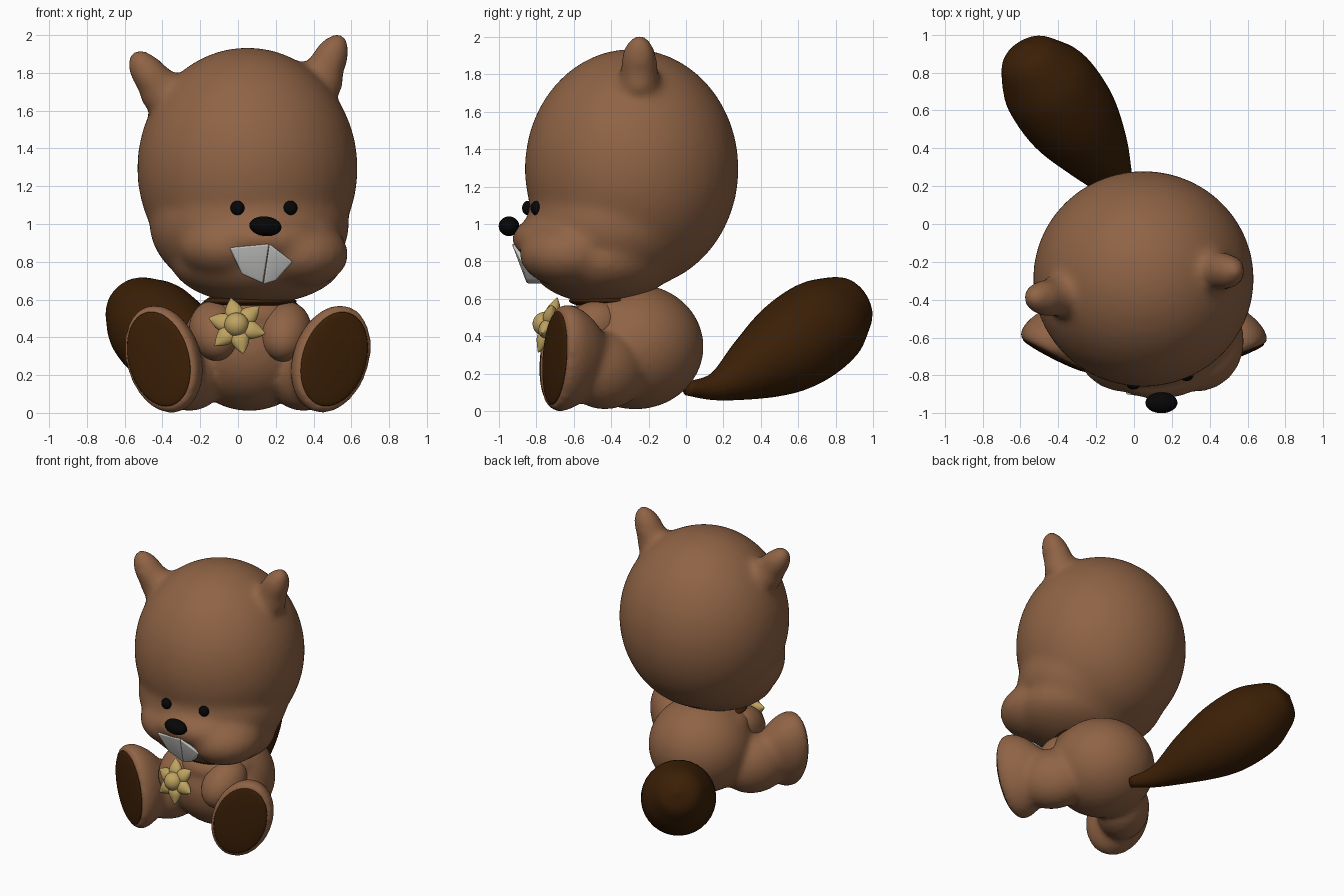
import bpy, bmesh, math
from mathutils import Matrix, Vector

if "Cube" in bpy.data.objects:
    bpy.data.objects.remove(bpy.data.objects["Cube"])


def material(name, rgb):
    m = bpy.data.materials.new(name)
    m.diffuse_color = (*rgb, 1)
    m.use_nodes = True
    m.node_tree.nodes["Principled BSDF"].inputs["Base Color"].default_value = m.diffuse_color
    return m


BROWN = material("fur brown", (0.275, 0.125, 0.059))
DARK = material("dark brown", (0.043, 0.0135, 0.0018))
BLACK = material("black", (0.002, 0.002, 0.002))
WHITE = material("tooth white", (0.6, 0.6, 0.58))
YELLOW = material("flower yellow", (0.52, 0.37, 0.12))


def frame(axis, side=(1, 0, 0)):
    """Rotation whose z follows axis and x stays close to side."""
    z = Vector(axis).normalized()
    y = z.cross(Vector(side)).normalized()
    return Matrix((y.cross(z), y, z)).transposed().to_4x4()


def ball(bm, c, r, axis=(0, 0, 1)):
    mat = Matrix.Translation(c) @ frame(axis) @ Matrix.Diagonal((*r, 1))
    bmesh.ops.create_uvsphere(bm, u_segments=40, v_segments=24, radius=1, matrix=mat)


def loft(bm, pts, steps=5, sides=32, matrix=Matrix()):
    """Round tube through (x, y, z, radius) points, smoothly interpolated."""
    p = [Vector(q) for q in pts]
    p = [2 * p[0] - p[1]] + p + [2 * p[-1] - p[-2]]
    path = []
    for i in range(1, len(p) - 2):
        a, b, c, d = p[i - 1:i + 3]
        for k in range(steps):
            t = k / steps
            path.append(0.5 * (2 * b + (c - a) * t + (2 * a - 5 * b + 4 * c - d) * t * t
                               + (3 * b - a - 3 * c + d) * t ** 3))
    path.append(p[-2])
    rings = []
    for i, q in enumerate(path):
        tan = (path[min(i + 1, len(path) - 1)] - path[max(i - 1, 0)]).to_3d()
        f = frame(tan, (0.8, 0.5, -0.1))
        ring = []
        for s in range(sides):
            ang = math.tau * s / sides
            off = f @ Vector((math.cos(ang), math.sin(ang), 0)) * max(q.w, 0.002)
            ring.append(bm.verts.new(matrix @ (q.to_3d() + off)))
        rings.append(ring)
    for a, b in zip(rings, rings[1:]):
        for s in range(sides):
            n = (s + 1) % sides
            bm.faces.new((a[s], a[n], b[n], b[s]))
    bm.faces.new(rings[0][::-1])
    bm.faces.new(rings[-1])


def finish(bm, name, mat, blend=0, voxel=0.022):
    bmesh.ops.recalc_face_normals(bm, faces=bm.faces)
    me = bpy.data.meshes.new(name)
    bm.to_mesh(me)
    bm.free()
    me.materials.append(mat)
    for f in me.polygons:
        f.use_smooth = True
    ob = bpy.data.objects.new(name, me)
    bpy.context.collection.objects.link(ob)
    if blend:  # fuse overlapping volumes and soften their seams
        r = ob.modifiers.new("fuse", 'REMESH')
        r.mode = 'VOXEL'
        r.voxel_size = voxel
        r.use_smooth_shade = True
        s = ob.modifiers.new("soften", 'SMOOTH')
        s.factor = 0.5
        s.iterations = blend
    return ob


# head: skull, lower face, jaw, muzzle, cheeks and ears
bm = bmesh.new()
ball(bm, (0.05, -0.29, 1.295), (0.585, 0.572, 0.64))
ball(bm, (0.06, -0.38, 1.0), (0.53, 0.47, 0.385))
ball(bm, (0.10, -0.45, 0.81), (0.46, 0.39, 0.235))
ball(bm, (0.13, -0.68, 0.92), (0.33, 0.25, 0.14))
ball(bm, (-0.05, -0.62, 0.88), (0.27, 0.27, 0.18))
ball(bm, (0.33, -0.62, 0.84), (0.255, 0.27, 0.18))
for tip, base, axis in (((-0.45, -0.39, 1.765), (-0.40, -0.38, 1.70), (-0.6, 0, 0.8)),
                        ((0.47, -0.25, 1.84), (0.435, -0.25, 1.76), (0.45, 0, 0.9))):
    ball(bm, tip, (0.097, 0.10, 0.185), axis)
    ball(bm, base, (0.125, 0.11, 0.12), axis)
finish(bm, "head", BROWN, 18)

# face
bm = bmesh.new()
ball(bm, (0.145, -0.945, 0.988), (0.085, 0.055, 0.052), (0.1, 0, 1))
finish(bm, "nose", BLACK)
for name, c in (("left_eye", (-0.003, -0.845, 1.085)), ("right_eye", (0.277, -0.80, 1.085))):
    bm = bmesh.new()
    ball(bm, c, (0.037, 0.03, 0.038))
    finish(bm, name, BLACK)

# two front teeth, leaning back toward the chin
for name, outline in (
        ("left_tooth", ((-0.045, 0.875), (0.165, 0.895), (0.132, 0.685), (0.02, 0.735))),
        ("right_tooth", ((0.166, 0.895), (0.29, 0.80), (0.20, 0.70), (0.134, 0.68)))):
    bm = bmesh.new()
    layers = []
    for d in (0, 0.09):
        layers.append([bm.verts.new((x, -0.935 + (0.9 - z) * 0.38 + d + abs(x - 0.15) * 0.12, z))
                       for x, z in outline])
    front, back = layers
    bm.faces.new(front)
    bm.faces.new(back[::-1])
    for i in range(4):
        j = (i + 1) % 4
        bm.faces.new((front[i], back[i], back[j], front[j]))
    ob = finish(bm, name, WHITE)
    bev = ob.modifiers.new("round", 'BEVEL')
    bev.width = 0.01
    bev.segments = 3

# feet: rounded brown pads fused to the body, dark sole plates on their fronts
FEET = (("left_sole", (-0.42, -0.695, 0.285), (-0.45, -0.89, 0), -1),
        ("right_sole", (0.51, -0.70, 0.285), (0.34, -0.94, 0), 1))

# body: belly, chest, legs and feet
bm = bmesh.new()
ball(bm, (0.06, -0.27, 0.345), (0.36, 0.365, 0.335))
ball(bm, (0.06, -0.35, 0.50), (0.30, 0.27, 0.15))
ball(bm, (0.36, -0.44, 0.22), (0.18, 0.21, 0.25), (0.55, -0.75, 0.15))
ball(bm, (-0.27, -0.44, 0.22), (0.18, 0.21, 0.25), (-0.55, -0.75, 0.15))
for name, c, n, s in FEET:
    nv = Vector(n).normalized()
    f = frame(nv, (s * 0.37, 0, 0.93))  # local x is the long way of the foot
    mat = Matrix.Translation(c) @ f @ Matrix.Diagonal((0.295, 0.205, 1, 1))
    loft(bm, ((0, 0, -0.27, 0.45), (0, 0, -0.18, 0.78), (0, 0, -0.10, 0.96), (0, 0, -0.05, 1.0),
              (0, 0, -0.015, 0.98), (0, 0, 0.002, 0.92)), sides=48, matrix=mat)
    sole = bmesh.new()
    bmesh.ops.create_uvsphere(sole, u_segments=48, v_segments=16, radius=1,
                              matrix=Matrix.Translation(c) @ f @ Matrix.Diagonal((0.258, 0.178, 0.02, 1)))
    finish(sole, name, DARK)
finish(bm, "body", BROWN, 14, 0.018)

# arms reaching to the flower
for name, c, axis in (("left_arm", (-0.12, -0.52, 0.435), (0.1, -0.6, -0.45)),
                      ("right_arm", (0.25, -0.52, 0.43), (-0.1, -0.6, -0.45))):
    bm = bmesh.new()
    ball(bm, c, (0.138, 0.14, 0.19), axis)
    finish(bm, name, BROWN)

# dark collar under the chin
bm = bmesh.new()
ball(bm, (0.065, -0.42, 0.59), (0.245, 0.205, 0.038))
finish(bm, "collar", DARK)

# tail: fat teardrop paddle
bm = bmesh.new()
loft(bm, ((0.03, 0.0, 0.12, 0.035), (-0.07, 0.17, 0.135, 0.08), (-0.195, 0.37, 0.235, 0.18),
          (-0.325, 0.555, 0.345, 0.248), (-0.45, 0.73, 0.465, 0.25), (-0.525, 0.84, 0.545, 0.195),
          (-0.567, 0.916, 0.594, 0.125), (-0.585, 0.95, 0.615, 0.0)))
finish(bm, "tail", DARK)

# flower held in the paws
place = Matrix.Translation((-0.005, -0.735, 0.46)) @ frame((-0.1, -0.93, 0.3))
bm = bmesh.new()
bmesh.ops.create_uvsphere(bm, u_segments=24, v_segments=16, radius=0.065,
                          matrix=place @ Matrix.Translation((0, 0, 0.02)))
for k in range(6):
    turn = place @ Matrix.Rotation(math.radians(42 + 60 * k), 4, 'Z')
    loft(bm, ((0.02, 0, 0, 0.03), (0.07, 0, 0, 0.05), (0.115, 0, 0, 0.036), (0.158, 0, 0.005, 0.003)),
         steps=4, sides=16, matrix=turn @ Matrix.Diagonal((1, 1, 0.75, 1)))
finish(bm, "flower", YELLOW)
